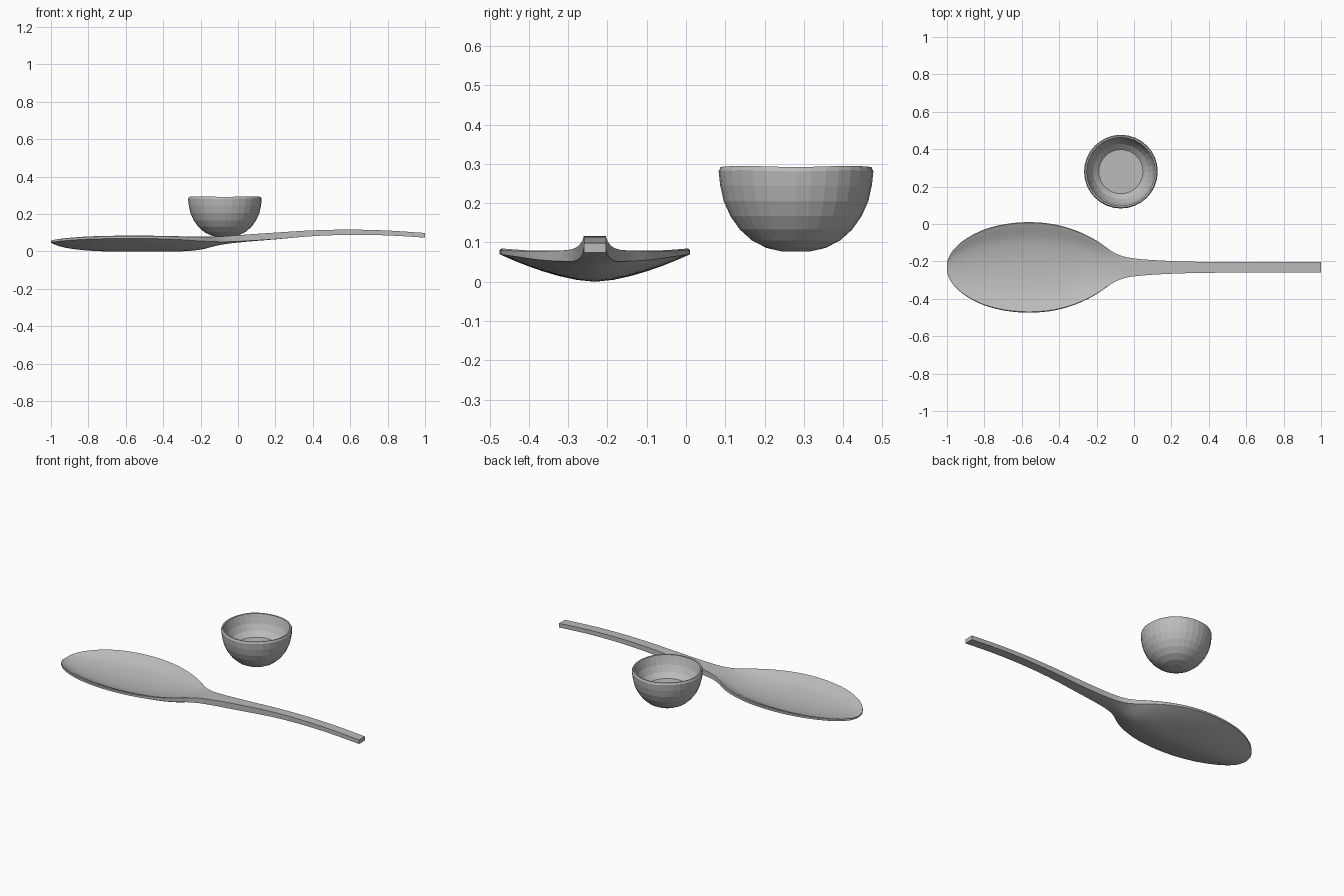
import bpy, bmesh, math

if "Cube" in bpy.data.objects:
    bpy.data.objects.remove(bpy.data.objects["Cube"])

grey = bpy.data.materials.new("plain grey")
grey.diffuse_color = (0.5, 0.5, 0.5, 1)
grey.use_nodes = True
grey.node_tree.nodes["Principled BSDF"].inputs["Base Color"].default_value = grey.diffuse_color


def make_object(name, bm):
    bmesh.ops.recalc_face_normals(bm, faces=bm.faces)
    mesh = bpy.data.meshes.new(name)
    bm.to_mesh(mesh)
    bm.free()
    mesh.materials.append(grey)
    ob = bpy.data.objects.new(name, mesh)
    bpy.context.collection.objects.link(ob)
    return ob


def skin(bm, rings):
    """Join successive closed rings with quads."""
    for a, b in zip(rings, rings[1:]):
        n = len(a)
        for i in range(n):
            bm.faces.new((a[i], a[(i + 1) % n], b[(i + 1) % n], b[i]))


# Spoon stations: x, half width, bottom centre, bottom edge, top centre, top edge
stations = [
    (-1.0, 0.02, 0.047, 0.049, 0.055, 0.057),
    (-0.99, 0.055, 0.042, 0.05, 0.052, 0.06),
    (-0.96, 0.100, 0.030, 0.054, 0.048, 0.065),
    (-0.9, 0.152, 0.016, 0.060, 0.040, 0.071),
    (-0.8, 0.203, 0.005, 0.066, 0.033, 0.077),
    (-0.68, 0.233, 0.0, 0.069, 0.030, 0.080),
    (-0.55, 0.242, 0.0, 0.070, 0.030, 0.081),
    (-0.42, 0.229, 0.0, 0.068, 0.032, 0.080),
    (-0.3, 0.193, 0.001, 0.063, 0.038, 0.078),
    (-0.2, 0.143, 0.010, 0.056, 0.052, 0.077),
    (-0.1, 0.076, 0.034, 0.052, 0.075, 0.080),
    (0.0, 0.048, 0.048, 0.054, 0.087, 0.087),
    (0.2, 0.034, 0.065, 0.066, 0.101, 0.101),
    (0.4, 0.029, 0.082, 0.082, 0.113, 0.113),
    (0.6, 0.028, 0.089, 0.089, 0.117, 0.117),
    (0.8, 0.028, 0.086, 0.086, 0.112, 0.112),
    (1.0, 0.028, 0.074, 0.074, 0.099, 0.099),
]


def catmull(p0, p1, p2, p3, t):
    return [0.5 * (2 * b + (c - a) * t + (2 * a - 5 * b + 4 * c - d) * t * t
                   + (3 * b - a - 3 * c + d) * t ** 3)
            for a, b, c, d in zip(p0, p1, p2, p3)]


smooth = []
last = len(stations) - 1
for i in range(last):
    pts = [stations[min(max(i + k, 0), last)] for k in (-1, 0, 1, 2)]
    smooth += [catmull(*pts, t / 4) for t in range(4)]
smooth.append(stations[-1])

# Spoon: dished oval blending into a square handle
SPOON_Y = -0.232
us = [math.sin(math.pi / 2 * k / 8) for k in range(-8, 9)]
bm = bmesh.new()
rings = []
for x, w, b, e, c, r in smooth:
    ring = []
    for u in us:
        z = b + (e - b) * abs(u) ** 1.6
        ring.append(bm.verts.new((x, SPOON_Y + u * w, max(z, 0))))
    lip = (r - c) * 0.12
    for u in reversed(us):
        z = c + (r - c) * abs(u) ** 2.2 + lip * (1 if 0.8 < abs(u) < 0.99 else 0)
        ring.append(bm.verts.new((x, SPOON_Y + u * w, z)))
    rings.append(ring)
skin(bm, rings)
bm.faces.new(rings[0])
bm.faces.new(rings[-1])
spoon = make_object("spoon", bm)
bpy.context.view_layer.objects.active = spoon
spoon.select_set(True)
bpy.ops.object.shade_smooth_by_angle(angle=math.radians(40))

# Cup: faceted round bowl with a raised flat floor inside
CX, CY, SEG = -0.07, 0.28, 32
profile = [(0.035, 0.077), (0.075, 0.086), (0.112, 0.105), (0.143, 0.133),
           (0.167, 0.167), (0.184, 0.205), (0.193, 0.245), (0.197, 0.284),
           (0.192, 0.295), (0.184, 0.294), (0.179, 0.275), (0.168, 0.24),
           (0.148, 0.205), (0.118, 0.178)]
bm = bmesh.new()
rings = []
for r, z in profile:
    ring = []
    for k in range(SEG):
        a = 2 * math.pi * k / SEG
        dip = 0.0015 * (1 + math.cos(4 * a)) if z > 0.28 else 0
        ring.append(bm.verts.new((CX + r * math.cos(a), CY + r * math.sin(a), z - dip)))
    rings.append(ring)
skin(bm, rings)
bm.faces.new(rings[0])
bm.faces.new(rings[-1])
make_object("small_bowl", bm)
